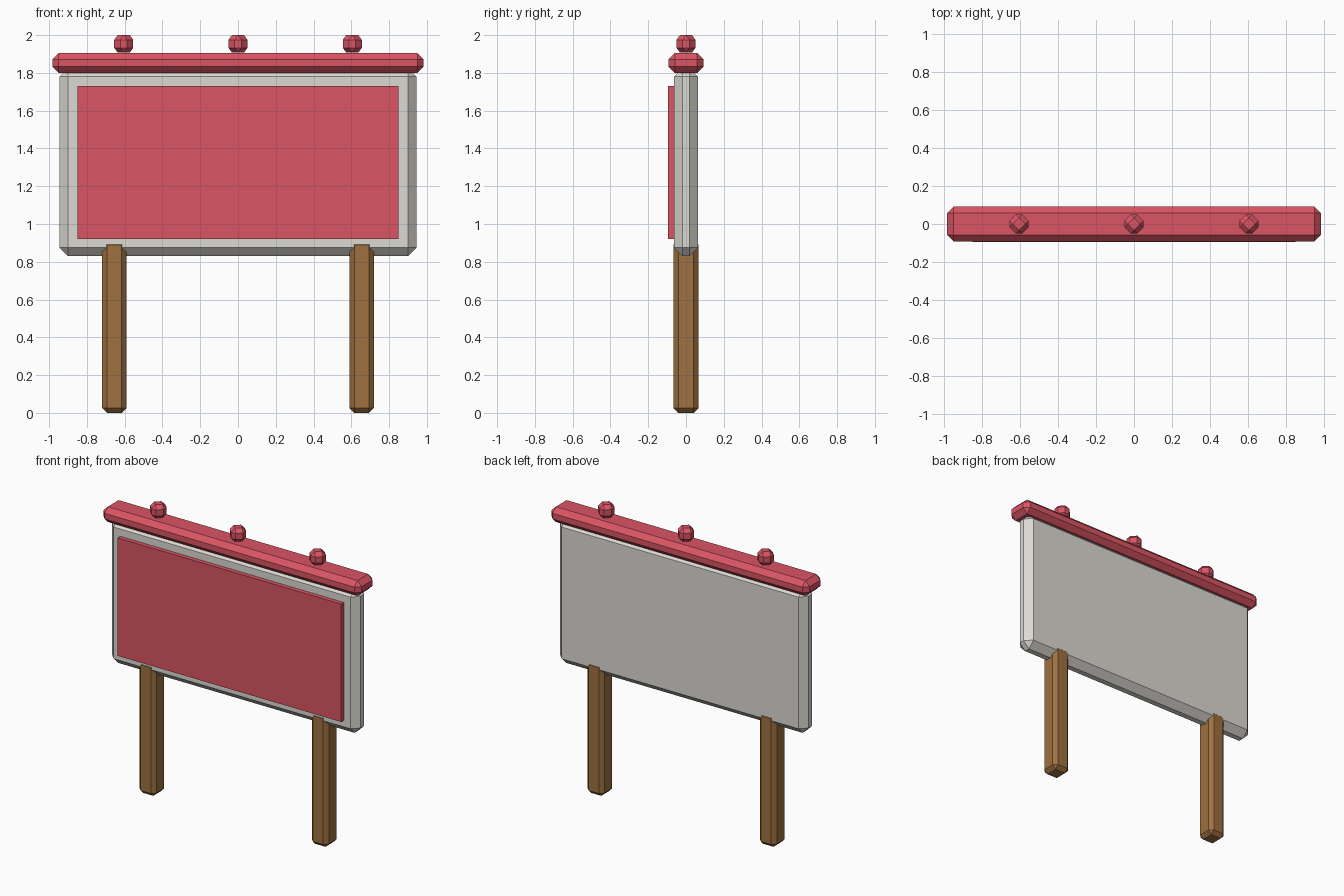
import bpy
import bmesh
from math import radians
from mathutils import Matrix, Vector

cube = bpy.data.objects.get("Cube")
if cube:
    bpy.data.objects.remove(cube, do_unlink=True)


def make_material(name, rgb):
    mat = bpy.data.materials.new(name)
    mat.use_nodes = True
    color = (*rgb, 1.0)
    mat.diffuse_color = color
    mat.node_tree.nodes["Principled BSDF"].inputs["Base Color"].default_value = color
    return mat


red = make_material("red_paint", (0.70, 0.091, 0.127))
cream = make_material("cream_board", (0.72, 0.70, 0.65))
brown = make_material("brown_wood", (0.342, 0.165, 0.051))


def chamfered_box(name, low, high, chamfer, mat, turn=0):
    """Box between two corners, with one flat chamfer on every edge."""
    low, high = Vector(low), Vector(high)
    bm = bmesh.new()
    bmesh.ops.create_cube(bm, size=1, matrix=Matrix.Diagonal((*(high - low), 1)))
    if chamfer:
        bmesh.ops.bevel(bm, geom=bm.edges[:], offset=chamfer, segments=1,
                        affect='EDGES', clamp_overlap=True)
    mesh = bpy.data.meshes.new(name)
    bm.to_mesh(mesh)
    bm.free()
    mesh.materials.append(mat)
    obj = bpy.data.objects.new(name, mesh)
    obj.location = (low + high) / 2
    obj.rotation_euler.z = radians(turn)
    bpy.context.collection.objects.link(obj)
    return obj


# Board and its raised front panel
chamfered_box("board", (-0.945, -0.064, 0.83), (0.945, 0.064, 1.825), 0.045, cream)
chamfered_box("front_panel", (-0.85, -0.094, 0.92), (0.85, -0.06, 1.73), 0, red)

# Cap rail along the top
chamfered_box("top_rail", (-0.982, -0.092, 1.80), (0.982, 0.092, 1.905), 0.033, red)

# Posts, standing just proud of the board faces
for side, x in (("right", -0.655), ("left", 0.655)):
    chamfered_box(side + "_post", (x - 0.064, -0.066, 0),
                  (x + 0.064, 0.066, 0.915), 0.025, brown)

# Knobs turned on their corners
for side, x in (("right", -0.605), ("middle", 0), ("left", 0.605)):
    chamfered_box(side + "_knob", (x - 0.048, -0.048, 1.908),
                  (x + 0.048, 0.048, 2.0), 0.025, red, turn=45)
